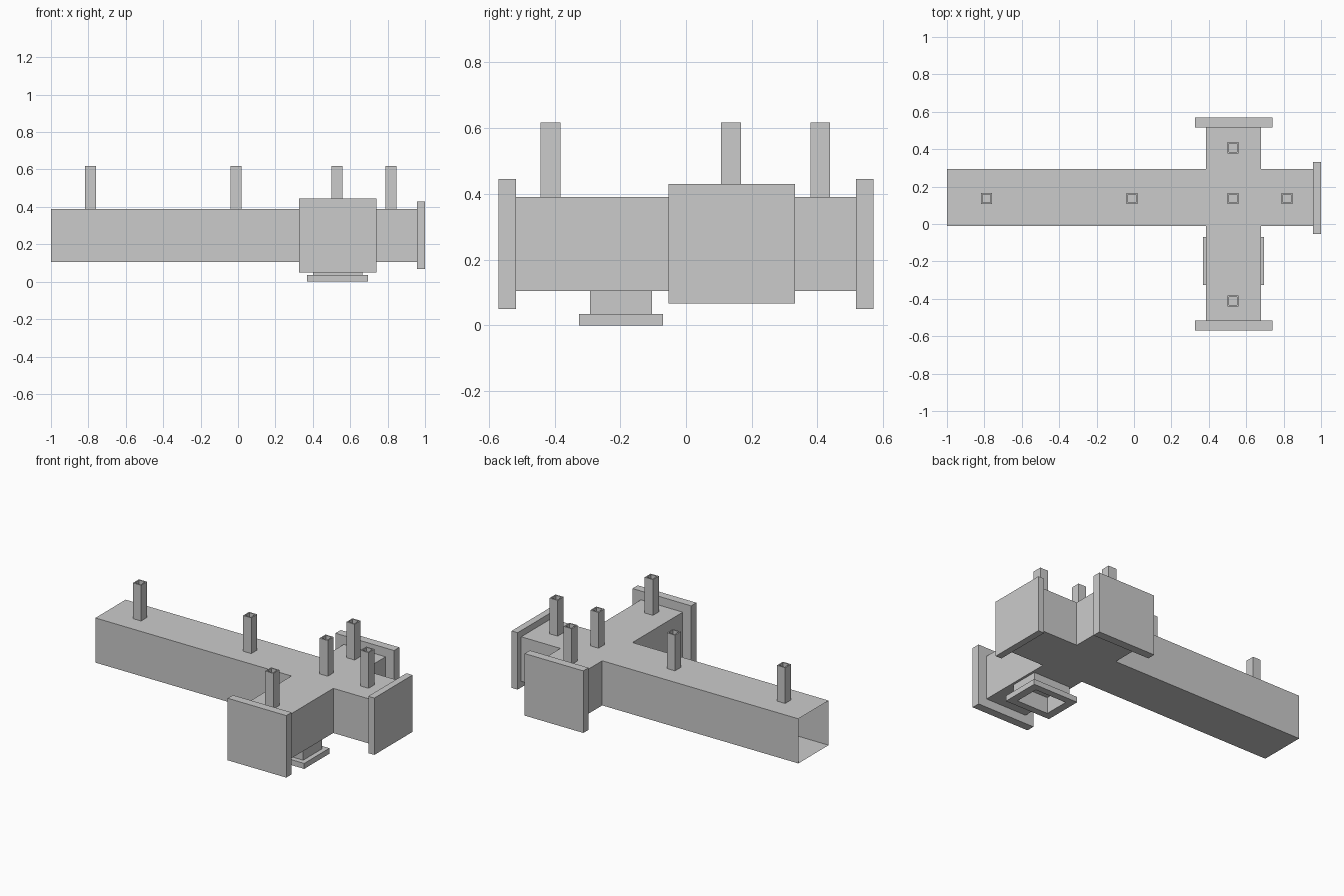
import bpy, bmesh

if "Cube" in bpy.data.objects:
    bpy.data.objects.remove(bpy.data.objects["Cube"])


def finish(name, bm):
    bmesh.ops.recalc_face_normals(bm, faces=bm.faces[:])
    mesh = bpy.data.meshes.new(name)
    bm.to_mesh(mesh)
    bm.free()
    obj = bpy.data.objects.new(name, mesh)
    bpy.context.collection.objects.link(obj)
    return obj


def box(name, x0, x1, y0, y1, z0, z1):
    bm = bmesh.new()
    bmesh.ops.create_cube(bm, size=1)
    for v in bm.verts:
        v.co = (x1 if v.co.x > 0 else x0,
                y1 if v.co.y > 0 else y0,
                z1 if v.co.z > 0 else z0)
    return finish(name, bm)


def tube(name, x0, x1, y0, y1, z0, z1, wall_x, wall_y):
    """Rectangular tube with wall thickness, open along z."""
    bm = bmesh.new()

    def ring(dx, dy, z):
        pts = ((x0 + dx, y0 + dy), (x1 - dx, y0 + dy),
               (x1 - dx, y1 - dy), (x0 + dx, y1 - dy))
        return [bm.verts.new((x, y, z)) for x, y in pts]

    rings = [ring(0, 0, z0), ring(0, 0, z1),
             ring(wall_x, wall_y, z1), ring(wall_x, wall_y, z0)]
    for a, b in zip(rings, rings[1:] + rings[:1]):
        for i in range(4):
            j = (i + 1) % 4
            bm.faces.new((a[i], a[j], b[j], b[i]))
    return finish(name, bm)


# Cross-shaped main duct: plan outline extruded upward, ends left open
Z0, Z1 = 0.105, 0.39
outline = [(-1, -0.01), (0.385, -0.01), (0.385, -0.517), (0.68, -0.517),
           (0.68, -0.01), (0.957, -0.01), (0.957, 0.295), (0.68, 0.295),
           (0.68, 0.517), (0.385, 0.517), (0.385, 0.295), (-1, 0.295)]
bm = bmesh.new()
base = bm.faces.new([bm.verts.new((x, y, Z0)) for x, y in outline])
ext = bmesh.ops.extrude_face_region(bm, geom=[base], use_keep_orig=True)
for v in ext["geom"]:
    if isinstance(v, bmesh.types.BMVert):
        v.co.z = Z1
bmesh.ops.recalc_face_normals(bm, faces=bm.faces[:])
ends = []
for f in bm.faces:
    c = f.calc_center_median()
    if abs(f.normal.z) < 0.5 and (c.x < -0.99 or c.x > 0.95 or abs(c.y) > 0.51):
        ends.append(f)
bmesh.ops.delete(bm, geom=ends, context='FACES_ONLY')
finish("main_duct", bm)

# Solid end plates
box("right_end_plate", 0.957, 1.0, -0.053, 0.332, 0.067, 0.43)
box("front_end_plate", 0.326, 0.74, -0.57, -0.517, 0.05, 0.446)
box("back_end_plate", 0.326, 0.74, 0.517, 0.57, 0.05, 0.446)

# Bottom outlet with flange
tube("outlet_neck", 0.40, 0.665, -0.292, -0.104, 0.035, Z0, 0.02, 0.012)
tube("outlet_flange", 0.37, 0.695, -0.325, -0.07, 0.0, 0.035, 0.05, 0.045)

# Square hollow hanger posts on top
posts = [(-0.788, 0.137), (-0.01, 0.137), (0.53, 0.137), (0.818, 0.137),
         (0.53, -0.412), (0.53, 0.408)]
for i, (x, y) in enumerate(posts):
    tube(f"post_{i + 1}", x - 0.029, x + 0.029, y - 0.03, y + 0.03,
         Z1, 0.618, 0.008, 0.008)
